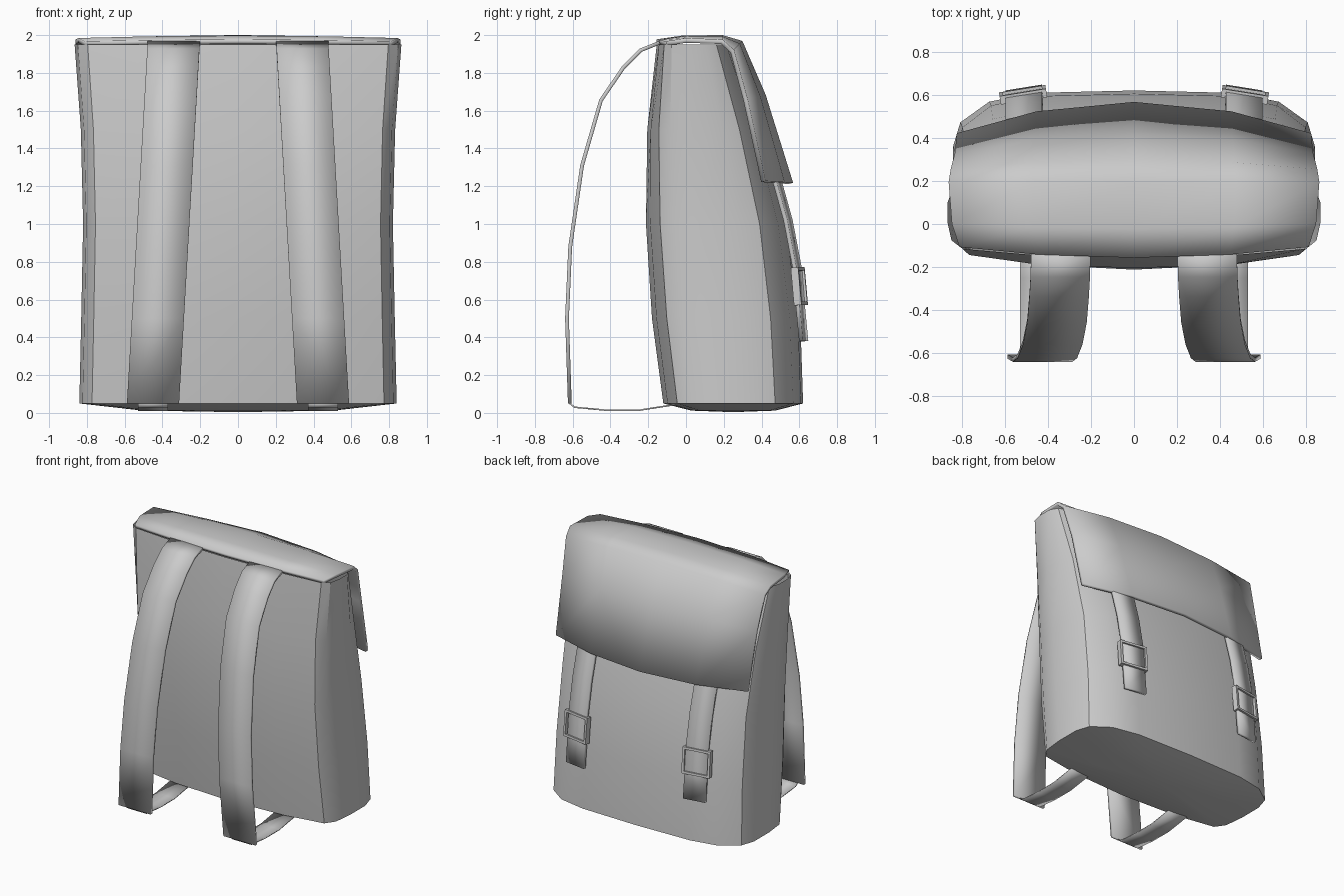
import bpy, bmesh, math
from mathutils import Matrix, Vector

if "Cube" in bpy.data.objects:
    bpy.data.objects.remove(bpy.data.objects["Cube"])


def make(name, bm, thickness=0, offset=0, angle=35):
    bmesh.ops.recalc_face_normals(bm, faces=bm.faces)
    me = bpy.data.meshes.new(name)
    bm.to_mesh(me)
    bm.free()
    ob = bpy.data.objects.new(name, me)
    bpy.context.collection.objects.link(ob)
    bpy.ops.object.select_all(action='DESELECT')
    bpy.context.view_layer.objects.active = ob
    ob.select_set(True)
    bpy.ops.object.shade_smooth_by_angle(angle=math.radians(angle))
    if thickness:
        mod = ob.modifiers.new("thickness", 'SOLIDIFY')
        mod.thickness = thickness
        mod.offset = offset
    return ob


def skin(bm, rows, closed=False):
    """Bridge successive rows of points with quads."""
    vs = [[bm.verts.new(p) for p in r] for r in rows]
    for a, b in zip(vs, vs[1:]):
        n = len(a)
        for i in range(n if closed else n - 1):
            j = (i + 1) % n
            bm.faces.new((a[i], a[j], b[j], b[i]))
    return vs


# Body: rounded cross-section lofted upwards, open at the top under the flap
SECTION = [(0, 0), (.55, .03), (.92, .1), (.98, .2), (1, .4), (1, .65),
           (.96, .8), (.8, .93), (.55, .985), (0, 1)]


def ring(z, back, front, w):
    half = [(x * w, back + t * (front - back), z) for x, t in SECTION]
    return half + [(-x, y, z) for x, y, z in half[-2:0:-1]]


rings = [ring(.05, -.12, .62, .84), ring(.5, -.18, .605, .83),
         ring(1.0, -.212, .54, .82), ring(1.5, -.205, .405, .832),
         ring(1.95, -.155, .24, .865)]
base = [(x * .6, .25 + (y - .25) * .6, .012) for x, y, z in rings[0]]
bm = bmesh.new()
vs = skin(bm, [base] + rings, closed=True)
centre = bm.verts.new((0, .25, .004))
for i, v in enumerate(vs[0]):
    bm.faces.new((v, centre, vs[0][(i + 1) % len(vs[0])]))
make("bag_body", bm)

# Flap: rows of (centre y, centre z, edge x, edge y, edge z), bowed across
FLAP = [(-.155, 1.965, .81, -.105, 1.955), (-.02, 1.985, .845, 0, 1.972),
        (.19, 1.988, .86, .19, 1.965), (.29, 1.96, .85, .245, 1.915),
        (.41, 1.68, .83, .315, 1.66), (.555, 1.215, .82, .41, 1.225)]
bm = bmesh.new()
rows = []
for cy, cz, ex, ey, ez in FLAP:
    rows.append([(s * ex, cy + (ey - cy) * s * s, cz + (ez - cz) * s * s)
                 for s in (-1, -.55, 0, .55, 1)])
skin(bm, rows)
make("flap", bm, .025, angle=60)


def ribbon(name, path, half, thickness, side, slant=0):
    """Strap through (x, y, z) points; slant turns it to follow the body."""
    bm = bmesh.new()
    skin(bm, [[(side * (x - half), y + slant * half, z),
               (side * (x + half), y - slant * half, z)] for x, y, z in path])
    return make(name, bm, thickness)


SHOULDER = [(-.14, 1.96), (-.24, 1.92), (-.33, 1.83), (-.45, 1.655),
            (-.55, 1.31), (-.613, .88), (-.63, .5), (-.615, .05)]
RETURN = [(-.615, .05), (-.59, .03), (-.42, .014), (-.25, .014), (-.05, .045)]
CLOSING = [(.41, 1.45), (.49, 1.2), (.54, 1.02), (.59, .76), (.605, .57), (.623, .38)]

for side, label in ((-1, "left"), (1, "right")):
    # Shoulder strap and its narrower return under the bag
    ribbon(label + "_shoulder_strap",
           [(.34 + .11 * (1.96 - z) / 1.91, y, z) for y, z in SHOULDER],
           .138, .02, side)
    ribbon(label + "_lower_strap", [(.45, y, z) for y, z in RETURN], .08, .008, side)
    # Closing strap on the pocket face
    ribbon(label + "_closing_strap", [(.51, y, z) for y, z in CLOSING],
           .085, .022, side, .16)
    # Rectangular buckle frame
    bm = bmesh.new()
    place = (Matrix.Translation((side * .515, .6, .67))
             @ Matrix.Rotation(-side * .16, 4, 'Z') @ Matrix.Rotation(.09, 4, 'X'))
    bars = [((s * .1, 0, 0), (.018, .04, .2)) for s in (-1, 1)]
    bars += [((0, 0, s * .091), (.182, .04, .018)) for s in (-1, 1)]
    for loc, size in bars:
        bmesh.ops.create_cube(bm, size=1, matrix=place @ Matrix.Translation(loc)
                              @ Matrix.Diagonal(Vector(size)).to_4x4())
    make(label + "_buckle", bm)
